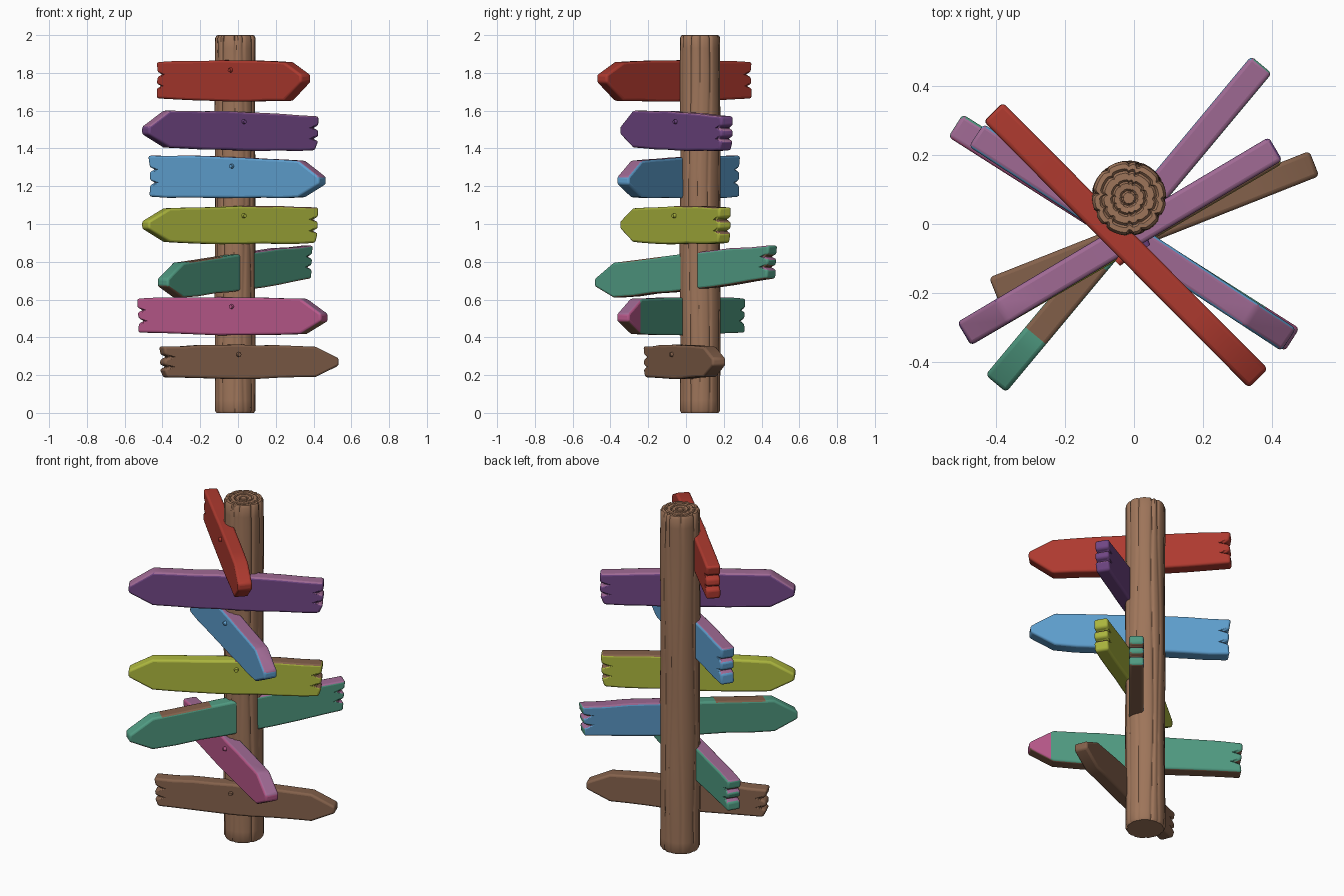
import bpy, bmesh, math, random
from mathutils import Vector

if "Cube" in bpy.data.objects:
    bpy.data.objects.remove(bpy.data.objects["Cube"])

random.seed(4)


def lin(c):
    c /= 255
    return c / 12.92 if c <= 0.04045 else ((c + 0.055) / 1.055) ** 2.4


PALETTE = {
    "post brown": (158, 117, 90), "plank brown": (132, 97, 75), "red": (174, 58, 47),
    "purple": (112, 70, 132), "blue": (95, 160, 208), "lime": (172, 182, 62),
    "green": (80, 155, 130), "pink": (184, 88, 138), "mauve": (160, 106, 148),
}
NAMES = list(PALETTE)
MATS = []
for name, rgb in PALETTE.items():
    m = bpy.data.materials.new(name)
    m.diffuse_color = (*[lin(c) for c in rgb], 1)
    m.use_nodes = True
    m.node_tree.nodes["Principled BSDF"].inputs["Base Color"].default_value = m.diffuse_color
    MATS.append(m)


def finish(bm, name, bevel=0):
    bmesh.ops.recalc_face_normals(bm, faces=bm.faces)
    me = bpy.data.meshes.new(name)
    bm.to_mesh(me)
    bm.free()
    ob = bpy.data.objects.new(name, me)
    bpy.context.collection.objects.link(ob)
    for m in MATS:
        me.materials.append(m)
    if bevel:
        b = ob.modifiers.new("worn edges", "BEVEL")
        b.width, b.segments = bevel, 3
        b.limit_method, b.angle_limit = "ANGLE", math.radians(30)
        b.use_clamp_overlap = False
    bpy.ops.object.select_all(action="DESELECT")
    ob.select_set(True)
    bpy.context.view_layer.objects.active = ob
    bpy.ops.object.shade_smooth_by_angle(angle=math.radians(40))
    return ob


# Post: rings with wavy grooves down the bark and growth rings on the cut top
def make_post():
    bm = bmesh.new()
    seg, cx, cy, R = 96, -0.015, 0.075, 0.107
    grooves = [(i * math.tau / 11 + random.uniform(-.15, .15), random.uniform(0, 6),
                random.uniform(.003, .007)) for i in range(11)]
    prof = [(0.55, 0), (0.93, 0), (1, 0.012)]
    prof += [(1, 0.012 + 1.973 * i / 36) for i in range(1, 37)]
    prof += [(0.93, 1.999), (.8, 2), (.74, 1.992), (.68, 2), (.5, 2), (.45, 1.992),
             (.4, 2), (.25, 1.998), (.2, 1.992), (.15, 1.999)]
    rings = []
    for f, z in prof:
        ring = []
        for k in range(seg):
            a = k * math.tau / seg
            r = R
            for ga, ph, dep in grooves:
                d = math.remainder(a - ga - .07 * math.sin(z * 4 + ph), math.tau)
                end = 1 + 1.2 * max(0, (z - 1.85) / .15)
                r -= dep * end * math.exp(-(d / .06) ** 2)
            r += .0015 * math.sin(z * 7 + 3 * a)
            ring.append(bm.verts.new((cx + f * r * math.cos(a), cy + f * r * math.sin(a), z)))
        rings.append(ring)
    for a, b in zip(rings, rings[1:]):
        for k in range(seg):
            bm.faces.new((a[k], a[(k + 1) % seg], b[(k + 1) % seg], b[k]))
    bm.faces.new(rings[0][::-1])
    bm.faces.new(rings[-1])
    finish(bm, "post")


# Arrow board: worn outline from notched tail to blunt tip, thickened along its normal
def make_board(name, color, tail, tip, tail_z, shoulder_z, tip_z, zones, point=.13, th=.078):
    tail, tip = Vector((*tail, 0)), Vector((*tip, 0))
    L = (tip - tail).length
    d = (tip - tail) / L
    n = Vector((d.y, -d.x, 0))          # front normal, always towards -y
    if n.y > 0:
        n = -n
    (t1, t0), (s1, s0) = tail_z, shoulder_z
    S = L - point

    def edge(z0, z1, sign):
        pts = []
        for i in range(1, 8):
            f = i / 8
            pts.append((S * f, z0 + (z1 - z0) * f + sign * .008 * math.sin(math.pi * f)
                        + random.uniform(-.003, .003)))
        return pts

    pts = [(.0, t1)] + edge(t1, s1, 1) + [(S, s1), (L, tip_z + .02), (L, tip_z - .02), (S, s0)]
    pts += edge(t0, s0, -1)[::-1] + [(random.uniform(0, .025), t0)]
    for f in (.34, .66):                # split wood notches in the tail
        z = t0 + (t1 - t0) * f
        u = random.uniform(0, .012)
        pts += [(u, z - .012), (u + .032, z), (u, z + .012)]

    bm = bmesh.new()
    sides = [[bm.verts.new(tail + d * u + n * s * th / 2 + Vector((0, 0, z))) for u, z in pts]
             for s in (1, -1)]
    bm.faces.new(sides[0])
    bm.faces.new(sides[1][::-1])
    for i in range(len(pts)):
        j = (i + 1) % len(pts)
        bm.faces.new((sides[0][i], sides[1][i], sides[1][j], sides[0][j]))
    # cut where painted zones change
    for t in sorted({e for z in zones.values() for e, _ in z if e < 1}):
        bmesh.ops.bisect_plane(bm, geom=bm.verts[:] + bm.edges[:] + bm.faces[:],
                               plane_co=tail + d * L * t, plane_no=d)
    bmesh.ops.recalc_face_normals(bm, faces=bm.faces)
    for f in bm.faces:
        N = f.normal
        side = ("back" if N.dot(n) < -.5 else "front" if N.dot(n) > .5 else
                "top" if N.z > .8 else "bottom" if N.z < -.8 else
                "tail" if N.dot(d) < -.2 else "tip")
        t = (f.calc_center_median() - tail).dot(d) / L
        c = next((c for e, c in zones.get(side, []) if t <= e), color)
        f.material_index = NAMES.index(c)
    finish(bm, name, .012)

    # Nail on the front, near the top edge over the post
    t = -tail.x / (tip.x - tail.x)
    pos = tail + d * L * (t - .012) + n * th / 2
    pos.z = t1 + (s1 - t1) * t - .042
    bm = bmesh.new()
    bmesh.ops.create_cone(bm, cap_ends=True, segments=12, radius1=.014, radius2=.010, depth=.022)
    rot = n.to_track_quat("Z", "Y")
    for v in bm.verts:
        v.co = rot @ v.co + pos + n * .004
    for f in bm.faces:
        f.material_index = NAMES.index(color)
    finish(bm, name.replace("board", "nail"))


make_post()
B, M = "plank brown", "mauve"
make_board("red_board", "red", (-.408, .325), (.36, -.447), (1.857, 1.665), (1.857, 1.652), 1.77, {})
make_board("purple_board", "purple", (.41, .218), (-.492, -.318), (1.57, 1.39), (1.6, 1.405), 1.495,
           {"top": [(1, M)]})
make_board("blue_board", "blue", (-.458, .258), (.448, -.335), (1.362, 1.145), (1.335, 1.142), 1.23,
           {"top": [(1, M)]})
make_board("lime_board", "lime", (.41, .208), (-.492, -.318), (1.088, .9), (1.083, .905), .995,
           {"top": [(.45, B)]})
make_board("green_board", "green", (.37, .462), (-.4, -.462), (.887, .712), (.795, .61), .69,
           {"top": [(.45, M), (.62, "green"), (.85, B)], "back": [(.5, "blue")],
            "bottom": [(1, B)]})
make_board("pink_board", "pink", (-.517, .285), (.458, -.335), (.605, .425), (.605, .418), .505,
           {"top": [(1, M)], "back": [(.46, "green"), (.51, "pink"), (.9, "green")],
            "bottom": [(1, B)], "tail": [(1, "green")]})
make_board("brown_board", B, (-.407, -.192), (.522, .175), (.352, .188), (.35, .19), .27, {})
